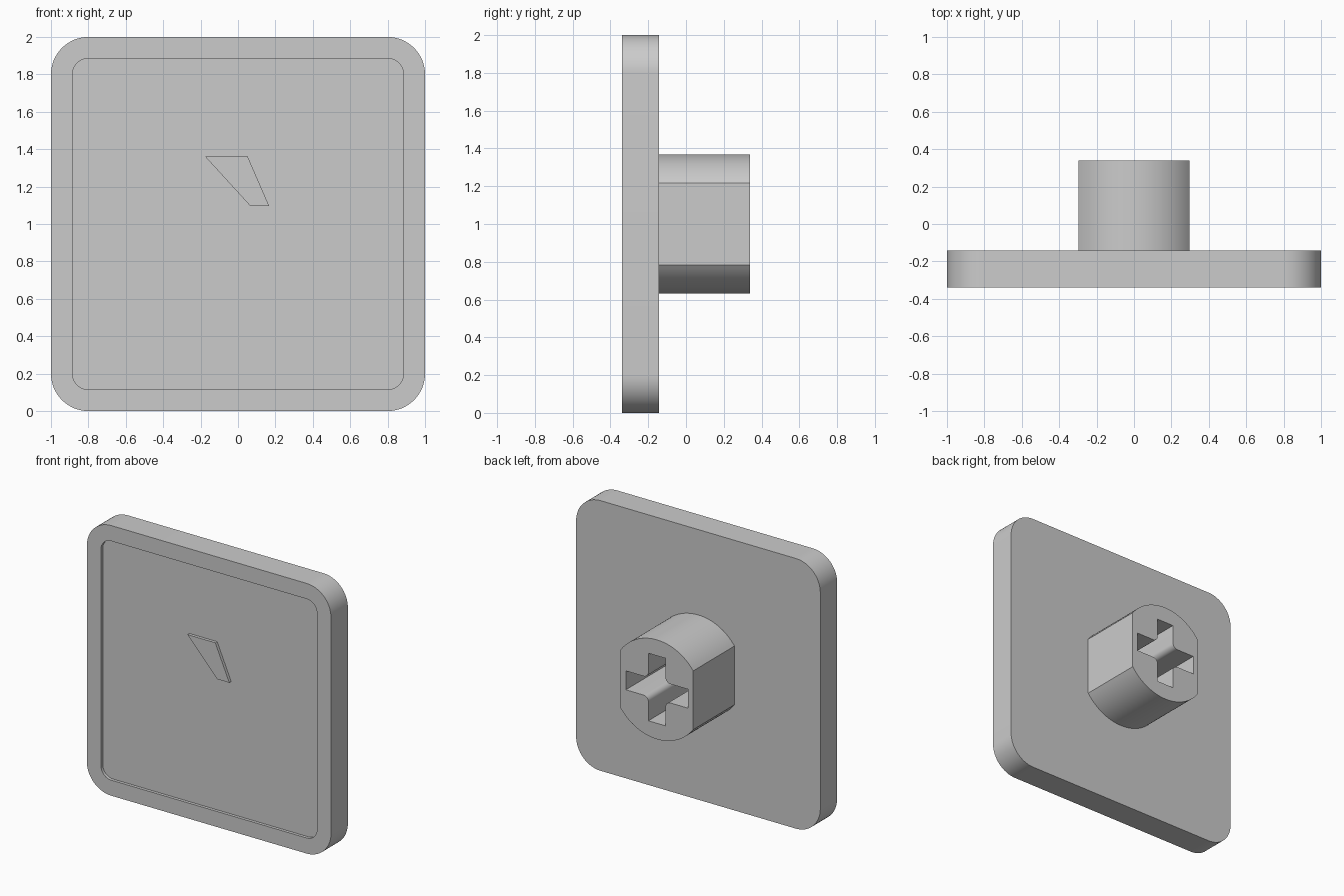
import bpy, bmesh
from math import sin, cos, pi, acos

if "Cube" in bpy.data.objects:
    bpy.data.objects.remove(bpy.data.objects["Cube"])

FRONT, BACK, END = -0.34, -0.143, 0.34
MID_Z = 1.0


def arc(cx, cz, r, a0, a1, n):
    return [(cx + r * cos(a0 + (a1 - a0) * i / n),
             cz + r * sin(a0 + (a1 - a0) * i / n)) for i in range(n + 1)]


def rounded_square(half, r, n=16):
    c, pts = half - r, []
    for k, (sx, sz) in enumerate([(1, 1), (-1, 1), (-1, -1), (1, -1)]):
        pts += arc(sx * c, MID_Z + sz * c, r, k * pi / 2, (k + 1) * pi / 2, n)
    return pts


def prism(name, outline, y0, y1):
    """Extrude an x/z outline along y."""
    bm = bmesh.new()
    face = bm.faces.new([bm.verts.new((x, y0, z)) for x, z in outline])
    ext = bmesh.ops.extrude_face_region(bm, geom=[face], use_keep_orig=True)
    verts = [v for v in ext["geom"] if isinstance(v, bmesh.types.BMVert)]
    bmesh.ops.translate(bm, verts=verts, vec=(0, y1 - y0, 0))
    bmesh.ops.recalc_face_normals(bm, faces=bm.faces)
    mesh = bpy.data.meshes.new(name)
    bm.to_mesh(mesh)
    bm.free()
    obj = bpy.data.objects.new(name, mesh)
    bpy.context.collection.objects.link(obj)
    return obj


def activate(obj):
    bpy.ops.object.select_all(action='DESELECT')
    obj.select_set(True)
    bpy.context.view_layer.objects.active = obj


def cut(obj, cutter):
    mod = obj.modifiers.new("cut", 'BOOLEAN')
    mod.operation, mod.solver, mod.object = 'DIFFERENCE', 'EXACT', cutter
    activate(obj)
    bpy.ops.object.modifier_apply(modifier=mod.name)
    bpy.data.objects.remove(cutter)


# Plate with a shallow recess in its front
DEPTH = 0.022
plate = prism("plate", rounded_square(1.0, 0.2), FRONT, BACK)
cut(plate, prism("recess_cutter", rounded_square(0.885, 0.085),
                 FRONT - 0.1, FRONT + DEPTH))

# Raised slanted panel on the recess floor
panel = prism("slanted_panel", [(-0.175, 1.36), (0.052, 1.36), (0.167, 1.095), (0.067, 1.095)],
              FRONT, FRONT + DEPTH)

# Round stem with flattened left and right sides
R, FLAT = 0.368, 0.297
a = acos(FLAT / R)
stem = prism("stem", arc(0, MID_Z, R, a, pi - a, 32) + arc(0, MID_Z, R, pi + a, 2 * pi - a, 32),
             BACK, END)

# Cross-shaped socket with rounded inner corners
T, F, AX, AZ = 0.07, 0.04, 0.255, 0.25
quarter = [(AX, T)] + arc(T + F, T + F, F, 1.5 * pi, pi, 8) + [(T, AZ)]
cross = []
for sx, sz in [(1, 1), (-1, 1), (-1, -1), (1, -1)]:
    q = [(sx * x, MID_Z + sz * z) for x, z in quarter]
    cross += q if sx * sz > 0 else q[::-1]
cut(stem, prism("socket_cutter", cross, BACK - 0.1, END + 0.1))

for part in (plate, panel, stem):
    activate(part)
    bpy.ops.object.shade_smooth_by_angle(angle=pi / 6)
